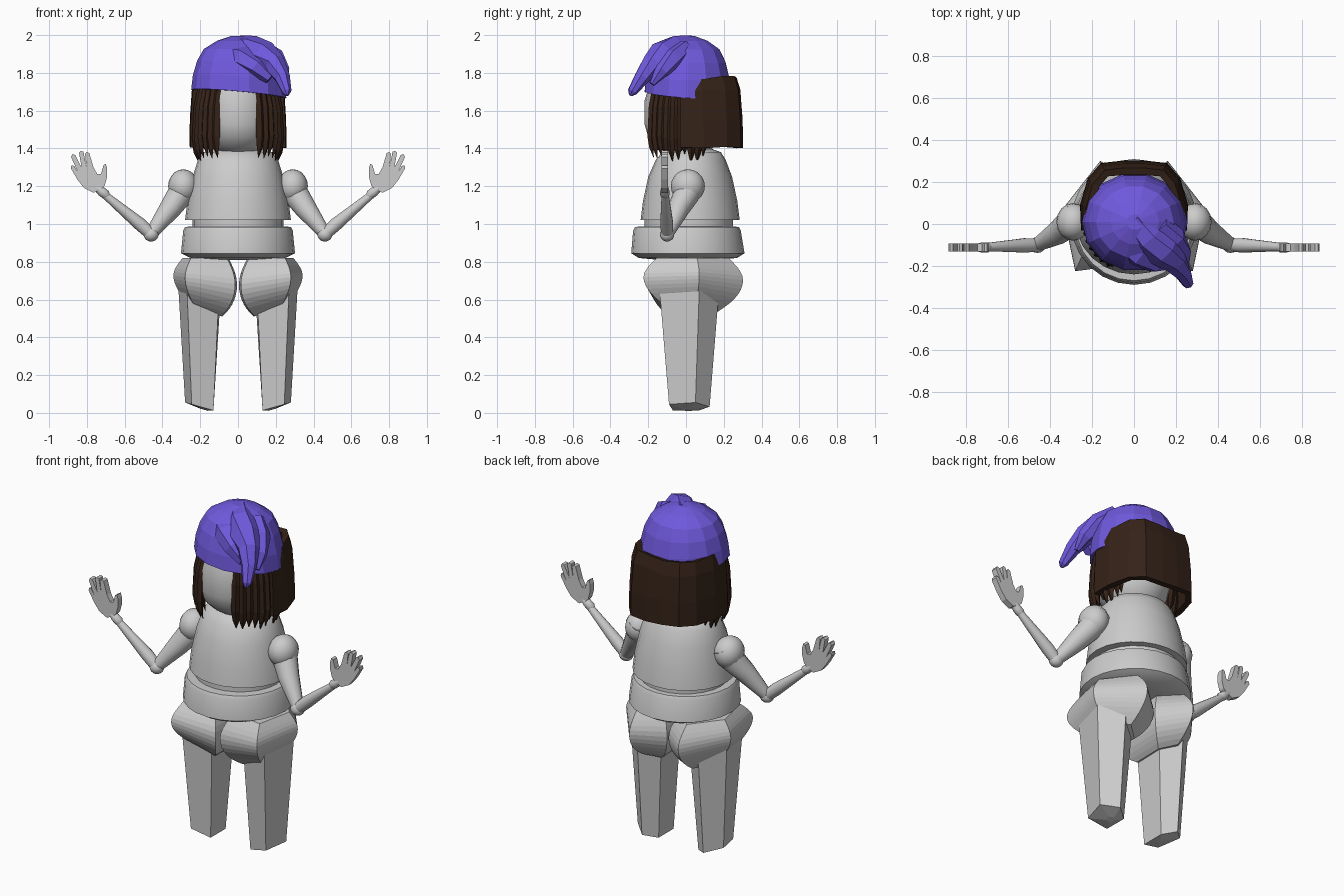
import bpy, bmesh, math, random
from mathutils import Vector

if "Cube" in bpy.data.objects:
    bpy.data.objects.remove(bpy.data.objects["Cube"])

random.seed(4)


def material(name, color):
    m = bpy.data.materials.new(name)
    m.diffuse_color = (*color, 1)
    m.use_nodes = True
    m.node_tree.nodes["Principled BSDF"].inputs["Base Color"].default_value = m.diffuse_color
    return m


PURPLE = material("purple_cloth", (0.16, 0.10, 0.72))
BROWN = material("brown_hair", (0.035, 0.016, 0.009))


def finish(name, bm, mat=None, smooth=None, mirror=False):
    bmesh.ops.recalc_face_normals(bm, faces=bm.faces)
    me = bpy.data.meshes.new(name)
    bm.to_mesh(me)
    bm.free()
    ob = bpy.data.objects.new(name, me)
    bpy.context.collection.objects.link(ob)
    if mat:
        me.materials.append(mat)
    if smooth:
        bpy.ops.object.select_all(action='DESELECT')
        ob.select_set(True)
        bpy.context.view_layer.objects.active = ob
        bpy.ops.object.shade_smooth_by_angle(angle=math.radians(smooth))
    if mirror:
        ob.modifiers.new("Mirror", 'MIRROR').use_clip = False
    return ob


def loft(bm, rings, cap_start=True, cap_end=True):
    vs = [[bm.verts.new(p) for p in r] for r in rings]
    n = len(vs[0])
    for a, b in zip(vs, vs[1:]):
        for i in range(n):
            j = (i + 1) % n
            bm.faces.new((a[i], a[j], b[j], b[i]))
    if cap_start:
        bm.faces.new(vs[0])
    if cap_end:
        bm.faces.new(vs[-1])


def ellipse(z, rx, ry, cx=0, cy=0, n=24):
    return [Vector((cx + rx * math.cos(math.tau * i / n),
                    cy + ry * math.sin(math.tau * i / n), z)) for i in range(n)]


def turned(name, profile, n, **kw):
    # profile rows: z, x radius, y radius, y centre
    bm = bmesh.new()
    loft(bm, [ellipse(z, rx, ry, 0, cy, n) for z, rx, ry, cy in profile])
    return finish(name, bm, **kw)


def tube(name, path, n, **kw):
    # path rows: x, y, z, radius
    pts = [Vector(p[:3]) for p in path]
    rings = []
    for i, p in enumerate(path):
        t = (pts[min(i + 1, len(pts) - 1)] - pts[max(i - 1, 0)]).normalized()
        u = t.cross(Vector((0, 1, 0))).normalized()
        v = t.cross(u)
        rings.append([pts[i] + p[3] * (u * math.cos(math.tau * k / n) + v * math.sin(math.tau * k / n))
                      for k in range(n)])
    bm = bmesh.new()
    loft(bm, rings)
    return finish(name, bm, **kw)


def ball(name, centre, r, **kw):
    bm = bmesh.new()
    bmesh.ops.create_uvsphere(bm, u_segments=16, v_segments=10, radius=1)
    for v in bm.verts:
        v.co = Vector([c + a * b for c, a, b in zip(centre, v.co, r)])
    return finish(name, bm, **kw)


# Head, torso, waist and hip ring
turned("head", [(1.37, .10, .10, .01), (1.41, .145, .15, .0), (1.46, .18, .19, -.01), (1.53, .195, .21, -.01),
                (1.65, .195, .21, -.01), (1.75, .18, .19, 0), (1.85, .12, .13, 0)], 24, smooth=40)
turned("torso", [(1.02, .265, .25, .02), (1.022, .28, .262, .022), (1.12, .268, .25, .022), (1.25, .24, .222, .022),
                 (1.34, .212, .185, .025), (1.38, .18, .155, .03), (1.40, .11, .10, .03)], 24, smooth=40)
turned("waist", [(.97, .24, .235, .015), (1.03, .24, .235, .015)], 24, smooth=40)
turned("hip_ring", [(.81, .15, .15, .01), (.82, .25, .26, .01), (.845, .302, .30, .01), (.965, .29, .285, .005),
                    (.985, .28, .275, .005), (.987, .22, .22, .005)], 24, smooth=40)

# Hips: five-sided swollen blocks with a sloping underside
C = Vector((.17, .03))
hip_plan = [Vector(p) for p in ((.28, -.225), (.342, .07), (.16, .302), (.005, .17), (.015, -.19))]
bm = bmesh.new()
rings = []
steps = 12
for k in range(steps + 1):
    t = k / steps
    s = .72 + .28 * math.sin(math.pi * min(1, t / .42) / 2) if t < .42 else 1 - .48 * ((t - .42) / .58) ** 2
    ring = []
    for p in hip_plan:
        q = C + (p - C) * s
        ring.append(Vector((q.x, q.y, .82 - .28 * t + .34 * t * (q.x - .17))))
    rings.append(ring)
loft(bm, rings)
finish("hip", bm, mirror=True)

# Legs: five-sided tapering prisms with a blunt tip
leg_top = ((.27, -.14), (.315, .07), (.20, .175), (.09, .10), (.10, -.10))
leg_low = ((.245, -.09), (.28, .05), (.20, .125), (.13, .07), (.13, -.07))
bm = bmesh.new()
low = [Vector((x, y, .03 + .28 * (x - .19))) for x, y in leg_low]
mid = sum(low, Vector()) / 5
loft(bm, [[Vector((x, y, .65)) for x, y in leg_top], low,
          [mid + (p - mid) * .25 + Vector((-.02, 0, -.016)) for p in low]])
finish("leg", bm, mirror=True)

# Arms
ball("shoulder", (.29, .01, 1.2), (.08, .09, .09), smooth=40, mirror=True)
tube("upper_arm", [(.27, .03, 1.24, .07), (.31, 0, 1.15, .068), (.36, -.04, 1.08, .058),
                   (.455, -.095, .955, .034)], 14, smooth=40, mirror=True)
ball("elbow", (.46, -.10, .945), (.04, .038, .038), smooth=40, mirror=True)
tube("forearm", [(.465, -.10, .95, .032), (.52, -.102, 1.0, .035), (.70, -.11, 1.15, .02)],
     14, smooth=40, mirror=True)
tube("wrist", [(.69, -.112, 1.145, .017), (.70, -.112, 1.155, .025), (.722, -.112, 1.172, .025),
               (.75, -.112, 1.195, .018)], 12, smooth=40, mirror=True)

# Hand: one outline with fingers and thumb, extruded
outline = [(.725, 1.185), (.765, 1.165), (.815, 1.19), (.85, 1.235), (.885, 1.295), (.882, 1.31), (.868, 1.308),
           (.848, 1.275), (.884, 1.355), (.876, 1.37), (.862, 1.365), (.828, 1.30), (.842, 1.378), (.832, 1.388),
           (.818, 1.382), (.803, 1.305), (.81, 1.372), (.80, 1.382), (.787, 1.375), (.765, 1.30), (.745, 1.265),
           (.725, 1.265), (.712, 1.312), (.70, 1.318), (.693, 1.295), (.693, 1.25), (.705, 1.205)]
bm = bmesh.new()
loft(bm, [[Vector((x, y, z)) for x, z in outline] for y in (-.13, -.094)])
finish("hand", bm, mirror=True)

# Hair: back panel wrapping round the head
back_plan = ((.235, -.03), (.24, .09), (.205, .21), (.15, .275), (.05, .285), (-.05, .285),
             (-.15, .275), (-.205, .21), (-.24, .09), (-.235, -.03))
bm = bmesh.new()
rows = []
for z, s in ((1.41, 1.0), (1.55, .99), (1.70, .95), (1.77, .88)):
    rows.append([bm.verts.new((x * s, y * s, z + random.uniform(-.01, .01))) for x, y in back_plan])
for a, b in zip(rows, rows[1:]):
    for i in range(len(a) - 1):
        bm.faces.new((a[i], a[i + 1], b[i + 1], b[i]))
panel = finish("hair_back", bm, BROWN)
solid = panel.modifiers.new("Thickness", 'SOLIDIFY')
solid.thickness = .035
solid.offset = 0

# Hair: pointed locks from the face round to behind the ears
bm = bmesh.new()
for layer in range(2):
    for i in range(10):
        a = math.radians(-59 + 9.5 * i + 4 * layer)
        rad = Vector((math.cos(a), math.sin(a), 0))
        tan = Vector((-rad.y, rad.x, 0))
        base = Vector((.222 * rad.x, .212 * rad.y, 0)) - rad * .02 * layer
        tip = 1.34 + .05 * layer + random.uniform(-.015, .04)
        rings = []
        for z, w, d in ((1.76, .016, -.025), (1.62, .023, .002), (tip + .11, .026, .008),
                        (tip + .05, .018, .002), (tip, .002, -.012)):
            c = base + rad * d + Vector((0, 0, z))
            rings.append([c + tan * w, c + rad * w * .7, c - tan * w, c - rad * w * .7])
        loft(bm, rings)
finish("hair_locks", bm, BROWN, mirror=True)

# Cap: faceted dome with a tilted, hollow brim
bm = bmesh.new()
rings = []
for z, r, tilt in ((1.71, .21, 1), (1.69, .236, 1), (1.69, .252, 1), (1.775, .243, .6), (1.86, .22, .3),
                   (1.925, .185, .1), (1.97, .115, 0), (1.995, .04, 0)):
    ring = ellipse(z, r, r * .93, .004, .01, 14)
    for p in ring:
        p.z -= tilt * (.09 * p.x + .06 * p.y)
    rings.append(ring)
loft(bm, rings)
finish("cap", bm, PURPLE)

# Cap tail: folded over the front to a drooping point, with crumpled folds
tube("cap_tail", [(.0, .03, 1.93, .07), (.07, -.06, 1.915, .085), (.14, -.125, 1.885, .085), (.195, -.18, 1.845, .06),
                  (.235, -.235, 1.775, .042), (.258, -.285, 1.70, .026), (.26, -.295, 1.68, .008)], 7, mat=PURPLE)
tube("cap_fold", [(-.06, -.08, 1.90, .05), (.02, -.14, 1.88, .065), (.10, -.18, 1.83, .055),
                  (.17, -.19, 1.77, .03)], 6, mat=PURPLE)
tube("cap_side_fold", [(.12, .0, 1.93, .05), (.19, -.07, 1.875, .06), (.235, -.13, 1.81, .04),
                       (.25, -.18, 1.74, .015)], 6, mat=PURPLE)
